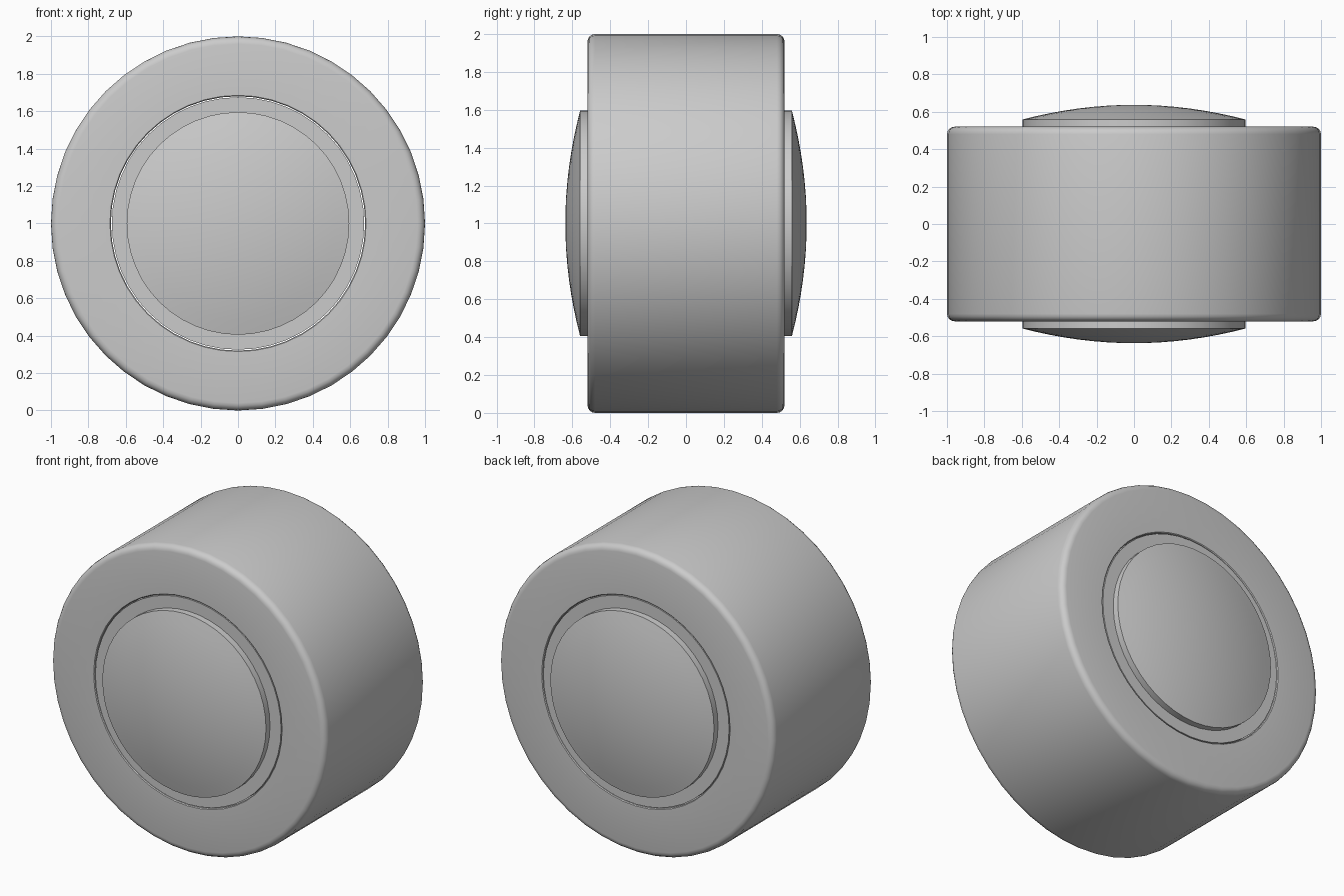
import bpy, bmesh
from math import sin, cos, pi, radians

if "Cube" in bpy.data.objects:
    bpy.data.objects.remove(bpy.data.objects["Cube"])

SEG = 48


def lathe(name, profile, closed):
    """Spin (radius, y) points around the horizontal axle at z = 1."""
    bm = bmesh.new()
    rings = []
    for r, y in profile:
        if r < 1e-6:
            rings.append([bm.verts.new((0, y, 1))] * SEG)
        else:
            rings.append([bm.verts.new((r * cos(2 * pi * i / SEG), y,
                                        1 + r * sin(2 * pi * i / SEG)))
                          for i in range(SEG)])
    pairs = list(zip(rings, rings[1:]))
    if closed:
        pairs.append((rings[-1], rings[0]))
    for a, b in pairs:
        for i in range(SEG):
            j = (i + 1) % SEG
            bm.faces.new(dict.fromkeys((a[i], a[j], b[j], b[i])))
    bmesh.ops.recalc_face_normals(bm, faces=bm.faces)
    mesh = bpy.data.meshes.new(name)
    bm.to_mesh(mesh)
    bm.free()
    ob = bpy.data.objects.new(name, mesh)
    bpy.context.collection.objects.link(ob)
    bpy.ops.object.select_all(action='DESELECT')
    ob.select_set(True)
    bpy.context.view_layer.objects.active = ob
    bpy.ops.object.shade_smooth_by_angle(angle=radians(35))
    return ob


def mirrored(half):
    """Complete a front-half profile with its back half."""
    return half + [(r, -y) for r, y in reversed(half)]


# Tyre: thick ring with rounded outer shoulders
W, B = 0.52, 0.04
shoulder = [(1 - B + B * sin(a), -W + B - B * cos(a))
            for a in (k * pi / 8 for k in range(5))]
lathe("tyre", mirrored([(0.68, -W + 0.005), (0.685, -W)] + shoulder), True)

# Hub: core almost flush with the tyre, and a domed cap on each side
dome = [(0.595 * k / 8, -0.637 + 0.078 * (k / 8) ** 2) for k in range(9)]
lathe("hub", mirrored(dome + [(0.595, -0.517), (0.675, -0.517)]), False)
